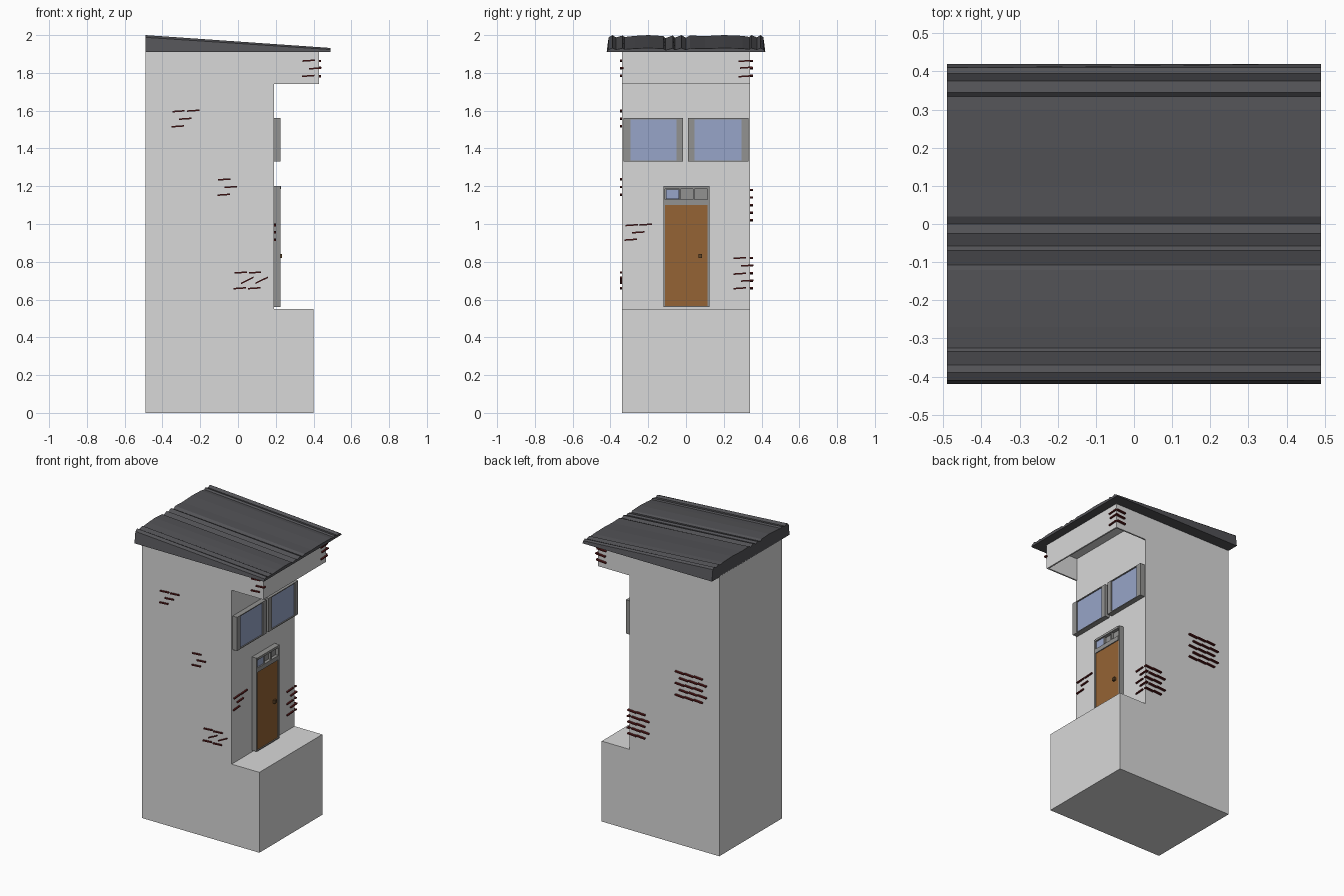
import bpy, bmesh, math
from mathutils import Matrix, Vector


def material(name, rgb):
    m = bpy.data.materials.new(name)
    m.diffuse_color = (*rgb, 1)
    return m


PLASTER = material("plaster_grey", (0.69, 0.69, 0.69))
ROOF = material("roof_charcoal", (0.085, 0.085, 0.093))
FRAME = material("frame_grey", (0.29, 0.29, 0.285))
GLASS = material("glass_blue", (0.31, 0.375, 0.58))
WOOD = material("door_brown", (0.30, 0.125, 0.035))
BRICK = material("brick_red", (0.11, 0.012, 0.012))
METAL = material("knob_brown", (0.12, 0.06, 0.02))


def finish(name, bm, mat):
    bmesh.ops.recalc_face_normals(bm, faces=bm.faces)
    me = bpy.data.meshes.new(name)
    bm.to_mesh(me)
    bm.free()
    me.materials.append(mat)
    ob = bpy.data.objects.new(name, me)
    bpy.context.collection.objects.link(ob)
    return ob


def add_box(bm, lo, hi):
    lo, hi = Vector(lo), Vector(hi)
    mat = Matrix.Translation((lo + hi) / 2) @ Matrix.Diagonal((*(hi - lo), 1))
    return bmesh.ops.create_cube(bm, size=1, matrix=mat)["verts"]


def boxes(name, mat, *spans):
    bm = bmesh.new()
    for lo, hi in spans:
        add_box(bm, lo, hi)
    return finish(name, bm, mat)


# Tower wall with the front step, extruded from its side profile
bm = bmesh.new()
profile = [(-0.49, 0), (0.40, 0), (0.40, 0.55), (0.19, 0.55), (0.19, 1.915), (-0.49, 1.915)]
face = bm.faces.new([bm.verts.new((x, -0.34, z)) for x, z in profile])
ext = bmesh.ops.extrude_face_region(bm, geom=[face])["geom"]
bmesh.ops.translate(bm, vec=(0, 0.68, 0), verts=[g for g in ext if isinstance(g, bmesh.types.BMVert)])
finish("tower_wall", bm, PLASTER)

# Hollow overhang: front and side skirts under a ceiling
boxes("overhang", PLASTER,
      ((0.42, -0.34, 1.74), (0.43, 0.34, 1.915)),
      ((0.19, -0.34, 1.74), (0.42, -0.33, 1.915)),
      ((0.19, 0.33, 1.74), (0.42, 0.34, 1.915)),
      ((0.19, -0.33, 1.895), (0.42, 0.33, 1.91)))

# Sloping roof: uneven cross-section (y, drop) lofted from back to front
ridges = [(-0.41, 0.012), (-0.39, 0.0), (-0.37, 0.012), (-0.335, 0.002), (-0.325, 0.01), (-0.27, 0.004),
          (-0.2, 0.0), (-0.12, 0.005), (-0.108, 0.016), (-0.07, 0.002), (-0.058, 0.014), (-0.025, 0.0),
          (0.0, 0.014), (0.02, 0.002), (0.1, 0.005), (0.2, 0.0), (0.3, 0.004), (0.335, 0.01),
          (0.345, 0.0), (0.375, 0.012), (0.395, 0.0), (0.41, 0.012)]
bm = bmesh.new()
rings = []
for x, top, k in ((-0.49, 2.0, 1.0), (0.49, 1.932, 0.7)):
    pts = [(-0.42, 1.91)] + [(y, top - d * k) for y, d in ridges] + [(0.42, 1.91)]
    rings.append([bm.verts.new((x, y, z)) for y, z in pts])
n = len(rings[0])
for i in range(n):
    j = (i + 1) % n
    bm.faces.new((rings[0][i], rings[0][j], rings[1][j], rings[1][i]))
for r in rings:
    bm.faces.new(r)
finish("roof", bm, ROOF)

# Two upper windows: side posts, thin rails and pane
for side, y0, y1 in (("left", -0.33, -0.015), ("right", 0.01, 0.33)):
    boxes(side + "_window_frame", FRAME,
          ((0.188, y0, 1.33), (0.225, y0 + 0.036, 1.56)),
          ((0.188, y1 - 0.036, 1.33), (0.225, y1, 1.56)),
          ((0.188, y0 + 0.036, 1.33), (0.225, y1 - 0.036, 1.336)),
          ((0.188, y0 + 0.036, 1.554), (0.225, y1 - 0.036, 1.56)))
    boxes(side + "_window_pane", GLASS, ((0.188, y0 + 0.036, 1.336), (0.218, y1 - 0.036, 1.554)))

# Door frame with transom, door leaf, transom pane and knob
boxes("door_frame", FRAME,
      ((0.188, -0.12, 0.56), (0.225, -0.11, 1.2)),
      ((0.188, 0.115, 0.56), (0.225, 0.125, 1.2)),
      ((0.188, -0.11, 0.56), (0.225, 0.115, 0.567)),
      ((0.188, -0.11, 1.185), (0.228, 0.115, 1.2)),
      ((0.188, -0.11, 1.1), (0.226, 0.115, 1.13)),
      ((0.188, -0.11, 1.13), (0.205, 0.115, 1.185)),
      ((0.2, -0.034, 1.13), (0.222, -0.028, 1.185)),
      ((0.2, 0.037, 1.13), (0.222, 0.045, 1.185)))
boxes("door_leaf", WOOD, ((0.188, -0.11, 0.567), (0.22, 0.115, 1.1)))
boxes("transom_pane", GLASS, ((0.2, -0.105, 1.133), (0.22, -0.036, 1.183)))
boxes("door_knob", METAL, ((0.215, 0.065, 0.82), (0.234, 0.085, 0.842)))


# Exposed bricks: thin slivers tilted slightly, (position along wall, height)
def bricks(name, axis, wall, sign, spots, tilt=4):
    bm = bmesh.new()
    for u, z in spots:
        vs = add_box(bm, (-0.033, -0.01, -0.004), (0.033, 0.01, 0.004))
        for v in vs:
            v.co.z += v.co.x * math.tan(math.radians(tilt))
            a, out = v.co.x, v.co.y
            v.co = (u + a, wall + sign * out, z + v.co.z) if axis == "x" else (wall + sign * out, u + a, z + v.co.z)
    finish(name, bm, BRICK)


bricks("front_bricks", "x", -0.34, -1, [
    (-0.315, 1.597), (-0.237, 1.6), (-0.28, 1.557), (-0.32, 1.517),
    (-0.072, 1.236), (-0.038, 1.196), (-0.075, 1.155),
    (0.015, 0.743), (0.09, 0.743), (0.01, 0.66), (0.085, 0.66),
    (0.375, 1.865), (0.41, 1.824), (0.372, 1.784)])
bricks("front_slanted_bricks", "x", -0.34, -1, [(0.05, 0.702), (0.125, 0.702)], 26)
bricks("door_wall_bricks", "y", 0.19, 1, [
    (-0.288, 0.994), (-0.212, 0.997), (-0.252, 0.956), (-0.293, 0.917),
    (0.285, 0.82), (0.325, 0.78), (0.285, 0.737), (0.325, 0.7), (0.285, 0.66)])
bricks("overhang_bricks", "y", 0.43, 1, [(0.31, 1.863), (0.32, 1.828), (0.31, 1.782)])
bricks("back_bricks", "x", 0.345, 1,
       [(x + 0.015 * (-1) ** r, 1.18 - 0.04 * r) for r in range(5) for x in (-0.35, -0.28, -0.21)]
       + [(x + 0.015 * (-1) ** r, 0.82 - 0.04 * r) for r in range(5) for x in (0.085, 0.15)]
       + [(0.395, 1.863), (0.4, 1.825), (0.395, 1.784)])
